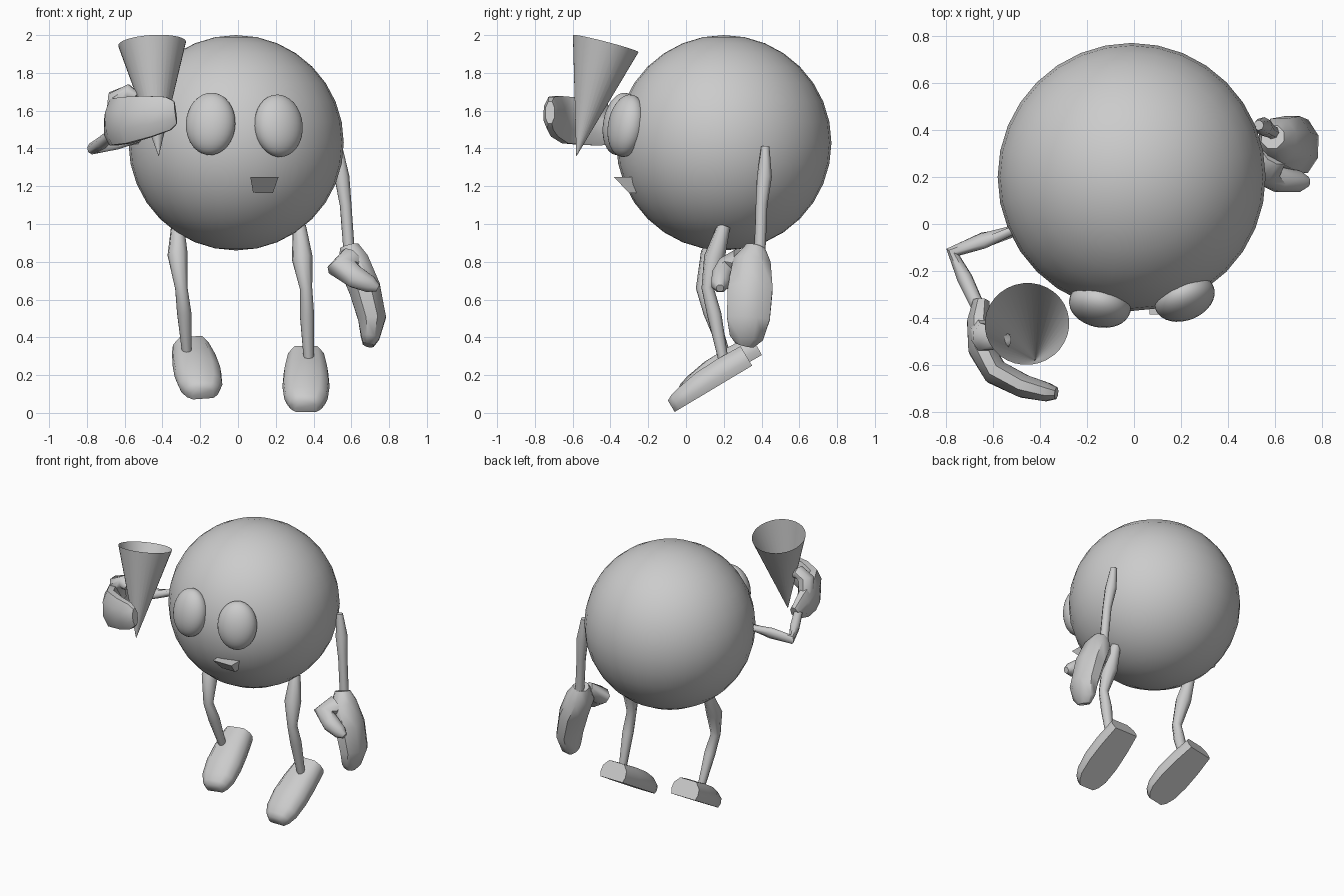
import bpy, bmesh, math
from mathutils import Vector, Matrix

cube = bpy.data.objects.get("Cube")
if cube:
    bpy.data.objects.remove(cube, do_unlink=True)

grey = bpy.data.materials.new("plain_grey")
grey.use_nodes = True
GREY = (0.6, 0.6, 0.6, 1)
grey.diffuse_color = GREY
grey.node_tree.nodes["Principled BSDF"].inputs["Base Color"].default_value = GREY


def finish(name, bm, angle=50):
    """Turn a bmesh into a shaded object."""
    bmesh.ops.recalc_face_normals(bm, faces=bm.faces[:])
    mesh = bpy.data.meshes.new(name)
    bm.to_mesh(mesh)
    bm.free()
    mesh.materials.append(grey)
    mesh.shade_smooth()
    mesh.set_sharp_from_angle(angle=math.radians(angle))
    obj = bpy.data.objects.new(name, mesh)
    bpy.context.collection.objects.link(obj)
    return obj


def ball(name, centre, radii, yaw=0, tilt=0, segments=32):
    bm = bmesh.new()
    bmesh.ops.create_uvsphere(bm, u_segments=segments, v_segments=segments // 2, radius=1)
    turn = Matrix.Rotation(math.radians(yaw), 4, 'Z') @ Matrix.Rotation(math.radians(tilt), 4, 'X')
    bm.transform(Matrix.Translation(centre) @ turn @ Matrix.Diagonal((*radii, 1)))
    return finish(name, bm)


def ring(sides, scale=1.0):
    turns = [2 * math.pi * (i + 0.5) / sides for i in range(sides)]
    return [(scale * math.cos(t), scale * math.sin(t)) for t in turns]


def loft(name, stations, section, side, caps=True, angle=50):
    """Skin a section along stations of (point, half width, half height)."""
    bm = bmesh.new()
    pts = [Vector(s[0]) for s in stations]
    rows = []
    for i, (_, a, b) in enumerate(stations):
        t = (pts[min(i + 1, len(pts) - 1)] - pts[max(i - 1, 0)]).normalized()
        s = Vector(side)
        s = (s - t * s.dot(t)).normalized()
        u = s.cross(t)
        rows.append([bm.verts.new(pts[i] + s * a * p + u * b * q) for p, q in section])
    n = len(section)
    for low, high in zip(rows, rows[1:]):
        for k in range(n):
            bm.faces.new((low[k], low[(k + 1) % n], high[(k + 1) % n], high[k]))
    if caps:
        bm.faces.new(rows[0])
        bm.faces.new(rows[-1])
    return finish(name, bm, angle)


def limb(name, path):
    return loft(name, [(p, r, r) for p, r in path], ring(8), (1, 0.3, 0.2))


def foot(name, toe, heel):
    # flat sole, rounded top, rounded toe and square heel
    section = [(-0.9, 0), (0.9, 0), (1, 0.3), (0.95, 0.65), (0.6, 1), (-0.6, 1), (-0.95, 0.65), (-1, 0.3)]
    outline = [(0, 0.06, 0.07), (0.06, 0.09, 0.085), (0.18, 0.115, 0.1),
               (0.42, 0.125, 0.12), (0.7, 0.118, 0.125), (1, 0.1, 0.12)]
    toe, heel = Vector(toe), Vector(heel)
    return loft(name, [(toe.lerp(heel, f), a, b) for f, a, b in outline], section, (1, 0, 0))


# Round body and bulging eyes
ball("body", (-0.01, 0.2, 1.43), (0.57, 0.57, 0.57))
ball("right_eye", (-0.145, -0.345, 1.53), (0.133, 0.092, 0.167), -12, -10)
ball("left_eye", (0.215, -0.315, 1.52), (0.133, 0.092, 0.167), 22, -10)

# Wedge mouth
bm = bmesh.new()
front = [bm.verts.new(p) for p in ((0.065, -0.385, 1.25), (0.215, -0.385, 1.25),
                                   (0.185, -0.3, 1.165), (0.08, -0.3, 1.165))]
back = [bm.verts.new((v.co.x, -0.25, v.co.z)) for v in front]
bm.faces.new(front)
bm.faces.new(back)
for k in range(4):
    j = (k + 1) % 4
    bm.faces.new((front[k], front[j], back[j], back[k]))
finish("mouth", bm, 20)

# Open cone held in the right hand
loft("cone", [((-0.42, -0.58, 1.36), 0.001, 0.001), ((-0.455, -0.425, 1.955), 0.18, 0.18)],
     ring(32), (1, 0, 0), caps=False)

# Arms
limb("right_arm", [((-0.48, -0.02, 1.46), 0.025), ((-0.64, -0.07, 1.43), 0.036),
                   ((-0.77, -0.12, 1.4), 0.032), ((-0.72, -0.23, 1.43), 0.034),
                   ((-0.66, -0.36, 1.48), 0.03)])
limb("left_arm", [((0.53, 0.42, 1.41), 0.022), ((0.55, 0.415, 1.25), 0.04),
                  ((0.57, 0.4, 1.1), 0.031), ((0.59, 0.39, 0.83), 0.03)])

# Mitten hands with separate thumbs
mitt = ring(8, 1.07)
loft("right_hand", [((-0.65, -0.33, 1.48), 0.045, 0.035), ((-0.66, -0.42, 1.51), 0.1, 0.05),
                    ((-0.65, -0.53, 1.54), 0.125, 0.055), ((-0.59, -0.63, 1.55), 0.125, 0.055),
                    ((-0.47, -0.69, 1.57), 0.11, 0.05), ((-0.37, -0.715, 1.585), 0.09, 0.04),
                    ((-0.33, -0.72, 1.59), 0.06, 0.025)], mitt, (0, 0, 1))
loft("right_thumb", [((-0.65, -0.46, 1.56), 0.06, 0.05), ((-0.64, -0.48, 1.67), 0.06, 0.05),
                     ((-0.58, -0.49, 1.695), 0.045, 0.045), ((-0.54, -0.5, 1.67), 0.03, 0.03)],
     mitt, (0, 1, 0))
loft("left_hand", [((0.59, 0.37, 0.88), 0.05, 0.05), ((0.61, 0.35, 0.8), 0.1, 0.085),
                   ((0.67, 0.34, 0.66), 0.12, 0.085), ((0.71, 0.33, 0.5), 0.115, 0.075),
                   ((0.7, 0.32, 0.4), 0.09, 0.05), ((0.69, 0.31, 0.36), 0.05, 0.03)],
     mitt, (0, 1, 0))
loft("left_thumb", [((0.6, 0.29, 0.82), 0.05, 0.06), ((0.55, 0.22, 0.77), 0.06, 0.075),
                    ((0.62, 0.19, 0.72), 0.055, 0.06), ((0.7, 0.18, 0.68), 0.045, 0.045),
                    ((0.74, 0.18, 0.66), 0.02, 0.02)], mitt, (0, 1, 0))

# Legs
limb("right_leg", [((-0.32, 0.2, 0.99), 0.035), ((-0.32, 0.13, 0.84), 0.054),
                   ((-0.3, 0.085, 0.66), 0.033), ((-0.285, 0.13, 0.53), 0.038),
                   ((-0.27, 0.21, 0.31), 0.025)])
limb("left_leg", [((0.325, 0.2, 0.99), 0.035), ((0.34, 0.15, 0.82), 0.056),
                  ((0.36, 0.115, 0.66), 0.033), ((0.365, 0.15, 0.52), 0.038),
                  ((0.375, 0.2, 0.27), 0.026)])

# Feet, toes pointing down
foot("right_foot", (-0.185, 0.0, 0.075), (-0.25, 0.39, 0.3))
foot("left_foot", (0.36, -0.06, 0.005), (0.36, 0.35, 0.25))
